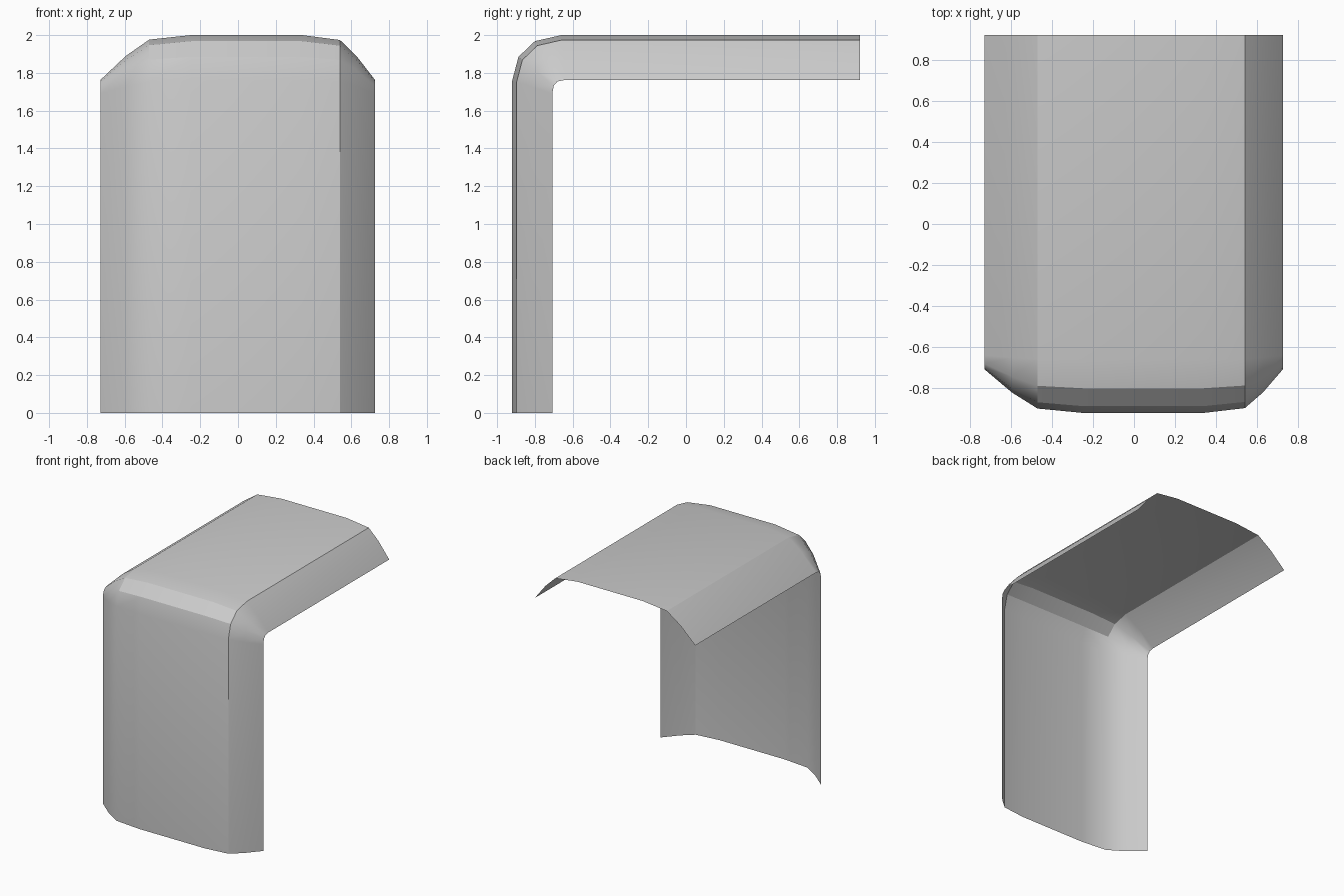
import bpy, bmesh, math

if "Cube" in bpy.data.objects:
    bpy.data.objects.remove(bpy.data.objects["Cube"])

# Cross-section of the sheet: (x, share of the full rim depth)
section = [(-0.728, 1.0), (-0.595, 0.47), (-0.47, 0.10), (-0.25, 0.0),
           (0.34, 0.0), (0.54, 0.11), (0.628, 0.47), (0.725, 1.0)]

# Bent side profiles (y, z): crown of the sheet and its side rims
crown = [(-0.92, 0.0), (-0.92, 1.76), (-0.887, 1.885), (-0.80, 1.968),
         (-0.66, 2.0), (0.92, 2.0)]
rim = [(-0.708, 0.0), (-0.708, 1.69), (-0.70, 1.732), (-0.68, 1.755),
       (-0.64, 1.763), (0.92, 1.763)]

# Loft the section along the bend
bm = bmesh.new()
rows = []
for (cy, cz), (ry, rz) in zip(crown, rim):
    rows.append([bm.verts.new((x, cy + (ry - cy) * t, cz + (rz - cz) * t))
                 for x, t in section])
for a, b in zip(rows, rows[1:]):
    for i in range(len(section) - 1):
        bm.faces.new((a[i], a[i + 1], b[i + 1], b[i]))

mesh = bpy.data.meshes.new("bent_cover")
bm.to_mesh(mesh)
bm.free()
cover = bpy.data.objects.new("bent_cover", mesh)
bpy.context.collection.objects.link(cover)

# Smooth bend, sharp side creases
bpy.context.view_layer.objects.active = cover
cover.select_set(True)
bpy.ops.object.shade_smooth_by_angle(angle=math.radians(28))
